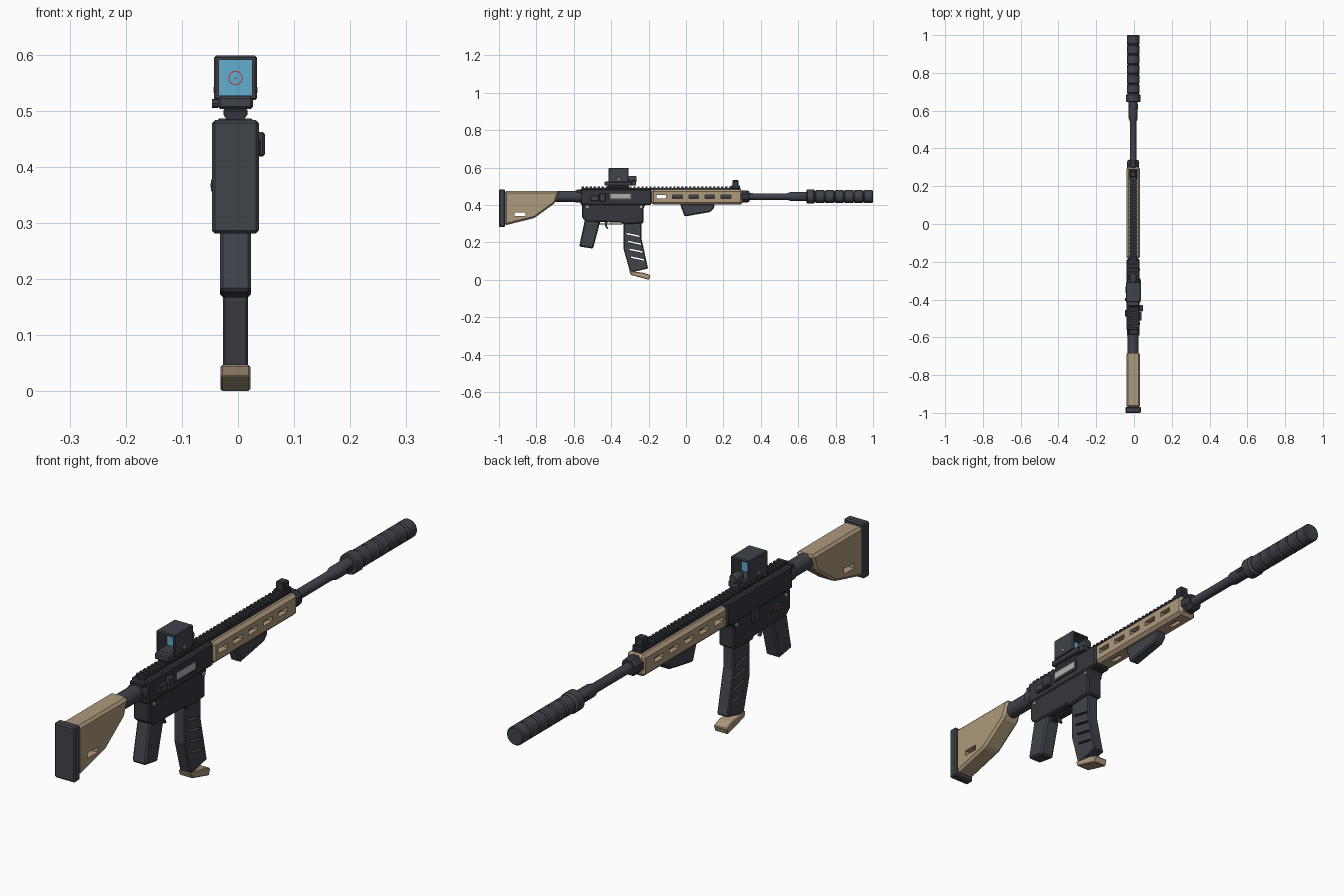
import bpy, bmesh, math
from mathutils import Matrix, Vector

cube = bpy.data.objects.get("Cube")
if cube:
    bpy.data.objects.remove(cube, do_unlink=True)

CX = -0.0045   # centre plane of the body
AXIS = 0.445   # height of the bore


def material(name, rgb):
    m = bpy.data.materials.new(name)
    m.use_nodes = True
    m.diffuse_color = (*rgb, 1)
    m.node_tree.nodes["Principled BSDF"].inputs["Base Color"].default_value = (*rgb, 1)
    return m


SLATE = material("slate grey", (0.05, 0.056, 0.068))
DARK = material("dark grey", (0.034, 0.037, 0.045))
TAN = material("tan", (0.42, 0.32, 0.20))
STEEL = material("light steel", (0.42, 0.43, 0.43))
BLUE = material("lens blue", (0.12, 0.42, 0.62))
RED = material("red", (0.6, 0.03, 0.03))


def finish(name, bm, mat, smooth=False):
    bmesh.ops.recalc_face_normals(bm, faces=bm.faces)
    me = bpy.data.meshes.new(name)
    bm.to_mesh(me)
    bm.free()
    me.materials.append(mat)
    ob = bpy.data.objects.new(name, me)
    bpy.context.scene.collection.objects.link(ob)
    if smooth:
        bpy.ops.object.select_all(action='DESELECT')
        ob.select_set(True)
        bpy.context.view_layer.objects.active = ob
        bpy.ops.object.shade_smooth_by_angle(angle=math.radians(35))
    return ob


def chamfer(bm, size):
    if size:
        bmesh.ops.bevel(bm, geom=bm.edges[:], offset=size, segments=1,
                        affect='EDGES', clamp_overlap=True)


def prism(name, outline, half, mat, bevel=0.0, x=CX):
    """Side outline of (y, z) points given a thickness along x."""
    bm = bmesh.new()
    face = bm.faces.new([bm.verts.new((x - half, y, z)) for y, z in outline])
    out = bmesh.ops.extrude_face_region(bm, geom=[face])
    moved = [v for v in out["geom"] if isinstance(v, bmesh.types.BMVert)]
    bmesh.ops.translate(bm, vec=(2 * half, 0, 0), verts=moved)
    bmesh.ops.recalc_face_normals(bm, faces=bm.faces)
    chamfer(bm, bevel)
    return finish(name, bm, mat)


def box(name, y0, y1, z0, z1, half, mat, bevel=0.0, x=CX):
    return prism(name, [(y0, z0), (y1, z0), (y1, z1), (y0, z1)], half, mat, bevel, x)


def lathe(name, profile, mat, sides=24, x=CX, z=AXIS):
    """Profile of (y, radius) points turned about the y direction."""
    bm = bmesh.new()
    rings = []
    for y, r in profile:
        angles = [2 * math.pi * (i + 0.5) / sides for i in range(sides)]
        rings.append([bm.verts.new((x + r * math.cos(a), y, z + r * math.sin(a))) for a in angles])
    for a, b in zip(rings, rings[1:]):
        for i in range(sides):
            j = (i + 1) % sides
            bm.faces.new((a[i], a[j], b[j], b[i]))
    bm.faces.new(rings[0])
    bm.faces.new(rings[-1])
    return finish(name, bm, mat, sides > 8)


def pin(name, x, y, z, r, depth, mat, sides=16):
    """Short cylinder lying along x."""
    bm = bmesh.new()
    bmesh.ops.create_cone(bm, cap_ends=True, segments=sides, radius1=r, radius2=r, depth=depth,
                          matrix=Matrix.Translation((x, y, z)) @ Matrix.Rotation(math.pi / 2, 4, 'Y'))
    return finish(name, bm, mat, True)


def cut(ob, cutters):
    for c in cutters:
        mod = ob.modifiers.new("cut", 'BOOLEAN')
        mod.operation = 'DIFFERENCE'
        mod.object = c
    deps = bpy.context.evaluated_depsgraph_get()
    mesh = bpy.data.meshes.new_from_object(ob.evaluated_get(deps))
    ob.modifiers.clear()
    ob.data = mesh
    for c in cutters:
        bpy.data.objects.remove(c, do_unlink=True)


# Stock
box("butt_pad", -1.0, -0.968, 0.281, 0.483, 0.0415, SLATE, 0.005)
stock = prism("stock", [(-0.97, 0.29), (-0.81, 0.33), (-0.70, 0.41), (-0.677, 0.474),
                        (-0.97, 0.474)], 0.0365, TAN, 0.009)
cut(stock, [box("slot", -0.917, -0.858, 0.34, 0.36, 0.1, TAN)])
lathe("buffer_tube", [(-0.72, 0.029), (-0.59, 0.029), (-0.59, 0.033), (-0.56, 0.033)], SLATE)

# Receiver
box("upper_receiver", -0.564, -0.184, 0.40, 0.486, 0.0345, DARK, 0.006)
prism("lower_receiver", [(-0.555, 0.405), (-0.555, 0.33), (-0.53, 0.31), (-0.345, 0.306), (-0.335, 0.296),
                         (-0.228, 0.302), (-0.228, 0.38), (-0.215, 0.405)], 0.032, DARK, 0.005)
box("port_frame", -0.416, -0.288, 0.426, 0.467, 0.004, SLATE, 0.001, CX + 0.035)
box("ejection_port", -0.404, -0.298, 0.434, 0.459, 0.003, STEEL, 0, CX + 0.0375)
box("forward_assist", -0.463, -0.43, 0.418, 0.462, 0.0105, SLATE, 0.004, 0.0375)
box("assist_housing", -0.51, -0.465, 0.42, 0.45, 0.008, SLATE, 0.003, 0.033)
box("charging_handle", -0.585, -0.54, 0.462, 0.482, 0.026, DARK, 0.003)
for side in (-1, 1):
    for y in (-0.527, -0.24):
        pin("receiver_pin", CX + side * 0.033, y, 0.39, 0.007, 0.006, STEEL)
box("selector_lever", -0.49, -0.455, 0.355, 0.378, 0.006, SLATE, 0.002, -0.042)
box("selector_mark", -0.483, -0.463, 0.363, 0.370, 0.002, RED, 0, -0.0468)
box("bolt_release", -0.365, -0.33, 0.365, 0.405, 0.005, SLATE, 0.002, -0.039)

# Grip, trigger and guard
prism("pistol_grip", [(-0.54, 0.325), (-0.455, 0.325), (-0.497, 0.166), (-0.571, 0.178)],
      0.028, SLATE, 0.006)
prism("trigger_guard", [(-0.47, 0.295), (-0.34, 0.295), (-0.34, 0.301), (-0.47, 0.301)], 0.011, DARK)
prism("trigger", [(-0.435, 0.315), (-0.418, 0.315), (-0.424, 0.29), (-0.415, 0.272),
                  (-0.422, 0.27), (-0.433, 0.288)], 0.005, SLATE)

# Magazine with four slanted slots
magazine = prism("magazine", [(-0.334, 0.33), (-0.334, 0.165), (-0.298, 0.038), (-0.203, 0.06),
                              (-0.238, 0.22), (-0.238, 0.33)], 0.0225, SLATE, 0.004)
slots = []
for i in range(4):
    y, z = -0.318 + i * 0.008, 0.247 - i * 0.042
    slots.append(prism("slot", [(y, z - 0.004), (y + 0.07, z - 0.019), (y + 0.07, z - 0.011),
                                (y, z + 0.004)], 0.1, SLATE))
cut(magazine, slots)
prism("magazine_base", [(-0.304, 0.047), (-0.296, 0.026), (-0.198, 0.0), (-0.19, 0.024),
                        (-0.225, 0.037)], 0.0265, TAN, 0.003)

# Handguard with side and underside slots
handguard = box("handguard", -0.185, 0.303, 0.402, 0.482, 0.0365, TAN, 0.011)
slots = [box("slot", y, y + 0.052, 0.435, 0.453, 0.1, TAN)
         for y in [-0.158 + i * 0.0865 for i in range(5)]]
slots += [box("slot", y, y + 0.05, 0.39, 0.415, 0.009, TAN) for y in (-0.13, 0.2)]
cut(handguard, slots)
prism("foregrip", [(-0.032, 0.405), (0.153, 0.405), (0.15, 0.383), (0.13, 0.362),
                   (-0.008, 0.338)], 0.021, SLATE, 0.006)

# Toothed top rail
bm = bmesh.new()
spans = [(-0.56, 0.292, 0.48, 0.491, 0.017)]
spans += [(-0.558 + i * 0.0213, -0.546 + i * 0.0213, 0.49, 0.499, 0.0195) for i in range(40)]
for y0, y1, z0, z1, half in spans:
    place = Matrix.Translation((CX, (y0 + y1) / 2, (z0 + z1) / 2))
    size = Matrix.Diagonal(Vector((2 * half, y1 - y0, z1 - z0, 1)))
    bmesh.ops.create_cube(bm, size=1, matrix=place @ size)
finish("top_rail", bm, DARK)
box("front_sight_foot", 0.24, 0.29, 0.488, 0.505, 0.02, DARK, 0.002)
box("front_sight", 0.248, 0.281, 0.50, 0.532, 0.016, DARK, 0.003)

# Barrel and suppressor
lathe("barrel", [(-0.09, 0.02), (0.3, 0.02), (0.36, 0.0175), (0.54, 0.0175), (0.56, 0.024),
                 (0.65, 0.024)], SLATE)
lathe("gas_block", [(0.295, 0.034), (0.33, 0.034), (0.34, 0.028)], DARK, 8)
for side in (-1, 1):
    box("muzzle_vent", 0.605, 0.635, 0.439, 0.451, 0.002, DARK, 0, CX + side * 0.0235)
profile = [(0.645, 0.034), (0.649, 0.038), (0.683, 0.038), (0.687, 0.034)]
step = (1.0 - 0.69) / 6
for i in range(6):
    y = 0.69 + i * step
    profile += [(y, 0.0295), (y + 0.006, 0.034), (y + step - 0.005, 0.034), (y + step - 0.001, 0.0305)]
profile.append((1.0, 0.0305))
lathe("suppressor", profile, SLATE, 28)

# Optic sight
box("optic_clamp", -0.42, -0.305, 0.49, 0.503, 0.021, DARK, 0.002)
box("optic_base", -0.436, -0.29, 0.503, 0.526, 0.031, SLATE, 0.004)
hood = box("optic_hood", -0.414, -0.307, 0.519, 0.598, 0.038, SLATE, 0.003)
cut(hood, [box("opening", -0.5, -0.2, 0.527, 0.59, 0.0295, SLATE)])
box("lens", -0.362, -0.358, 0.525, 0.592, 0.0305, BLUE)
lathe("optic_knob", [(-0.31, 0.014), (-0.302, 0.017), (-0.27, 0.017), (-0.265, 0.014)], SLATE, 20, CX, 0.538)
box("optic_foot", -0.30, -0.268, 0.505, 0.527, 0.02, SLATE, 0.002)
pin("clamp_nut", -0.041, -0.40, 0.513, 0.008, 0.011, SLATE, 8)
for side in (-1, 1):
    pin("optic_screw", CX + side * 0.038, -0.36, 0.537, 0.005, 0.003, STEEL)

# Reticle: thin ring and dot on the lens
bm = bmesh.new()
count = 28
loops = [[bm.verts.new((CX + r * math.cos(2 * math.pi * i / count), -0.3628,
                        0.558 + r * math.sin(2 * math.pi * i / count))) for i in range(count)]
         for r in (0.011, 0.0128)]
for i in range(count):
    j = (i + 1) % count
    bm.faces.new((loops[0][i], loops[0][j], loops[1][j], loops[1][i]))
finish("reticle_ring", bm, RED)
box("reticle_dot", -0.3632, -0.3622, 0.5565, 0.5595, 0.002, RED)
